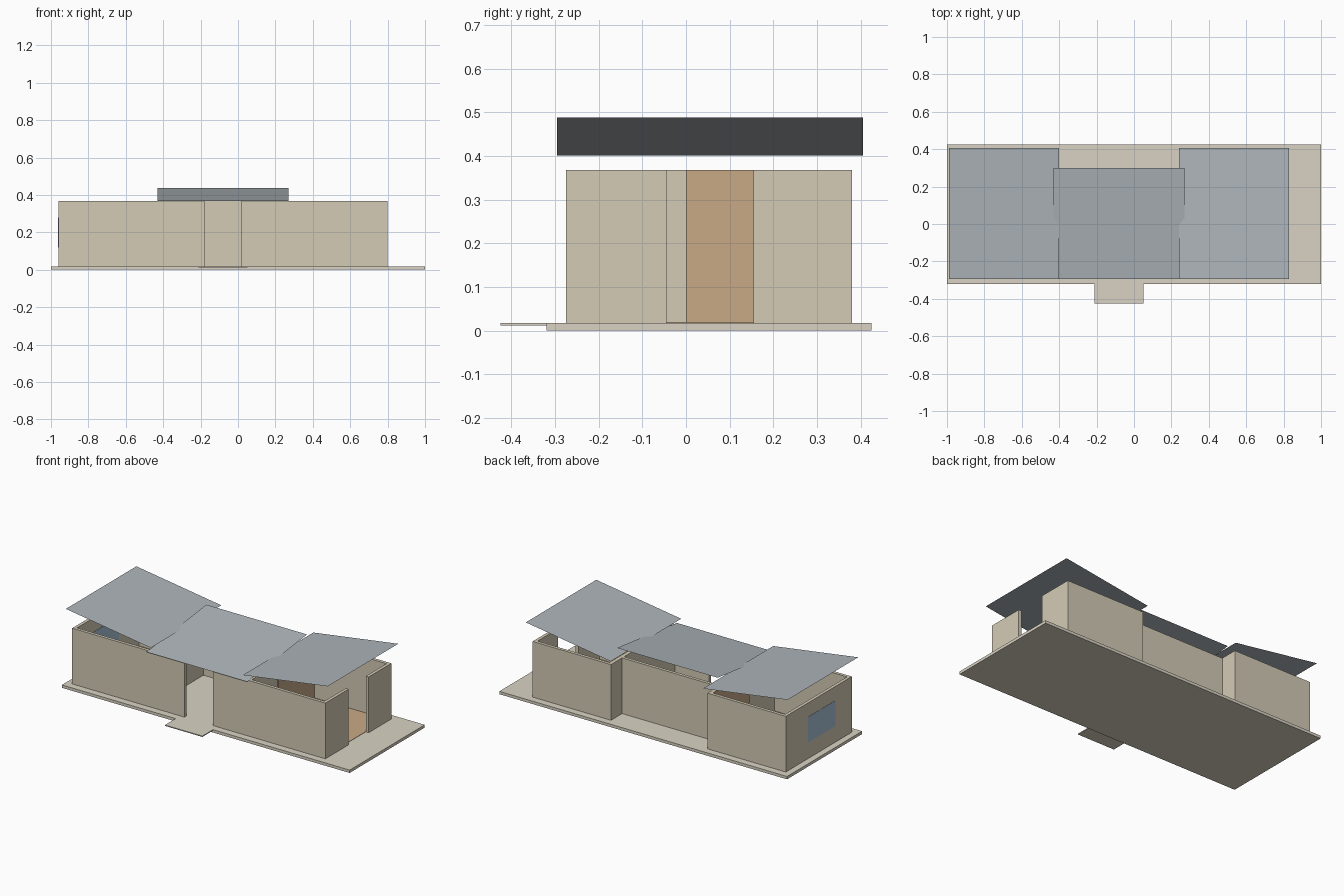
import bpy

if "Cube" in bpy.data.objects:
    bpy.data.objects.remove(bpy.data.objects["Cube"])


def material(name, color):
    m = bpy.data.materials.new(name)
    m.diffuse_color = (*color, 1)
    m.use_nodes = True
    m.node_tree.nodes["Principled BSDF"].inputs["Base Color"].default_value = m.diffuse_color
    return m


PLASTER = material("plaster", (0.66, 0.60, 0.47))
CONCRETE = material("concrete", (0.70, 0.65, 0.55))
WOOD = material("wood", (0.58, 0.40, 0.24))
METAL = material("metal", (0.42, 0.46, 0.49))
GLASS = material("glass", (0.40, 0.55, 0.68))


def mesh_object(name, verts, faces, mat):
    me = bpy.data.meshes.new(name)
    me.from_pydata(verts, [], faces)
    me.materials.append(mat)
    ob = bpy.data.objects.new(name, me)
    bpy.context.collection.objects.link(ob)
    return ob


def box(name, x, y, z, mat):
    """Axis-aligned box from (min, max) ranges."""
    verts = [(i, j, k) for i in x for j in y for k in z]
    faces = [(0, 1, 3, 2), (4, 6, 7, 5), (0, 4, 5, 1),
             (2, 3, 7, 6), (0, 2, 6, 4), (1, 5, 7, 3)]
    return mesh_object(name, verts, faces, mat)


def sheet(name, x, y, height, mat):
    """Thin roof sheet; height(x, y) gives the slope."""
    corners = [(x[0], y[0]), (x[1], y[0]), (x[1], y[1]), (x[0], y[1])]
    return mesh_object(name, [(a, b, height(a, b)) for a, b in corners],
                       [(0, 1, 2, 3)], mat)


T = 0.02                  # wall thickness
Z = (0.018, 0.368)        # wall height range
FRONT, BACK, MID_BACK = -0.275, 0.38, 0.27
MID = -0.08               # the house is mirrored about this x


def wall(name, x, y):
    box(name, x, y, Z, PLASTER)


# Ground slab and entry step
box("slab", (-1, 1), (-0.32, 0.425), (0, 0.018), CONCRETE)
box("entry_step", (-0.21, 0.05), (-0.425, -0.32), (0.012, 0.018), CONCRETE)

# Two mirrored wings
for side, s in (("west", -1), ("east", 1)):
    def span(a, b):
        return tuple(sorted((MID + s * a, MID + s * b)))

    wall(side + "_front_wall", span(0.10, 0.88), (FRONT, FRONT + T))
    wall(side + "_back_wall", span(0.335, 0.88), (BACK - T, BACK))
    wall(side + "_partition", span(0.335, 0.335 + T), (FRONT + T, BACK - T))
    box(side + "_wood_panel", span(0.335 + T, 0.36), (0, BACK - T), Z, WOOD)
    box(side + "_wood_floor", span(0.36, 0.88 - T), (FRONT + T, BACK - T),
        (0.018, 0.020), WOOD)
    # Wing roof rises outward
    sheet(side + "_roof", span(0.32, 0.91), (-0.295, 0.405),
          lambda x, y: 0.402 + (abs(x - MID) - 0.32) * 0.087 / 0.59, METAL)

# End walls: window on the west, doorway on the east
wall("west_end_wall", (-0.96, -0.96 + T), (FRONT + T, BACK - T))
box("west_window", (-0.9615, -0.938), (-0.11, 0.16), (0.12, 0.28), GLASS)
wall("east_end_wall_front", (0.80 - T, 0.80), (FRONT + T, -0.045))
wall("east_end_wall_back", (0.80 - T, 0.80), (0.155, BACK - T))

# Central hall back wall and roof rising to the back
wall("hall_back_wall", (-0.415, 0.255), (MID_BACK - T, MID_BACK))
sheet("hall_roof", (-0.43, 0.27), (-0.295, 0.30),
      lambda x, y: 0.368 + (y + 0.295) * 0.07 / 0.595, METAL)
